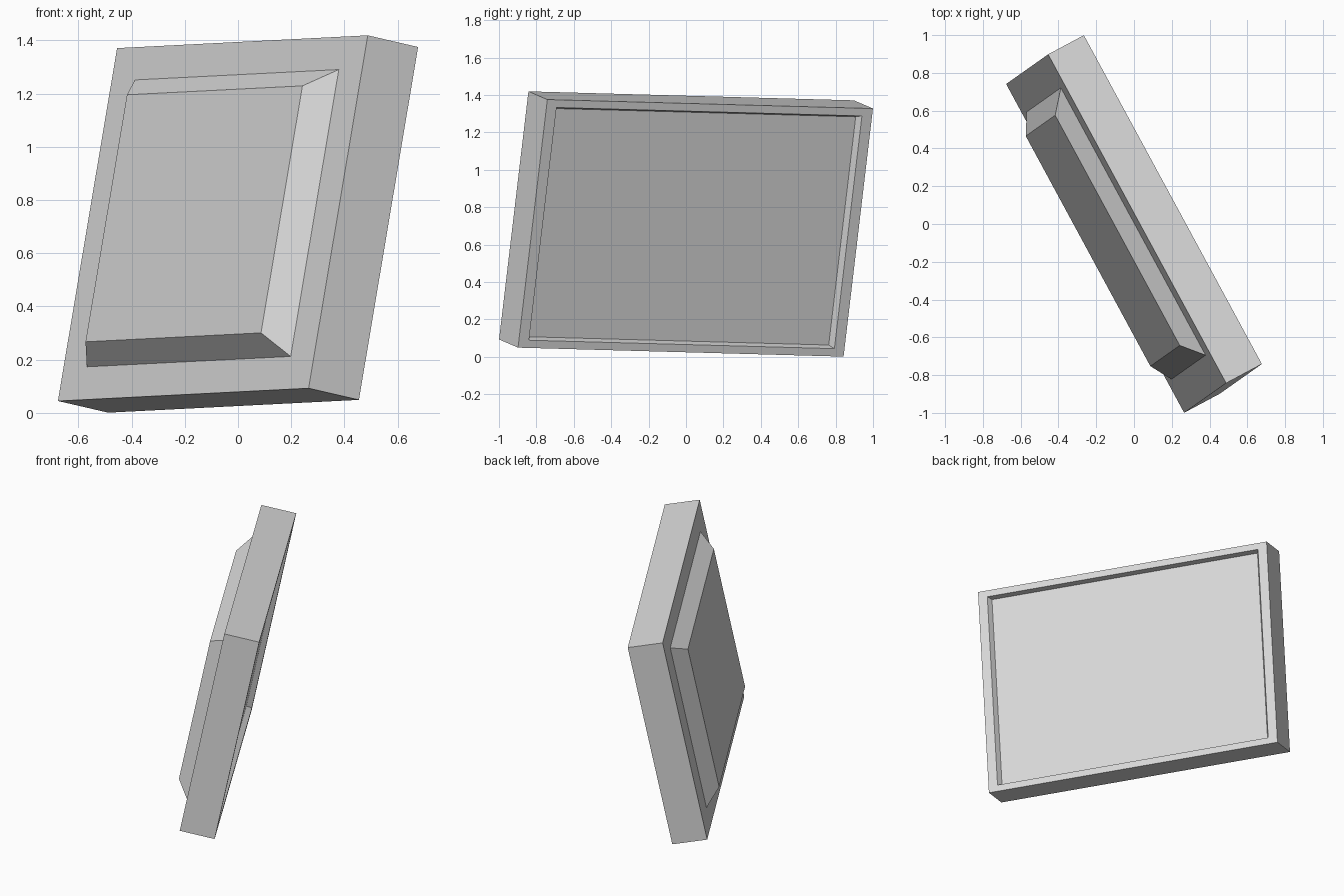
import bpy
import bmesh
from mathutils import Matrix, Vector

cube = bpy.data.objects.get("Cube")
if cube:
    bpy.data.objects.remove(cube, do_unlink=True)

WIDTH, HEIGHT, DEPTH = 1.98, 1.354, 0.219
RAISE, RECESS = 0.082, 0.035
GREY = (0.71, 0.71, 0.71, 1)

grey = bpy.data.materials.new("light_grey")
grey.use_nodes = True
grey.diffuse_color = GREY
grey.node_tree.nodes["Principled BSDF"].inputs["Base Color"].default_value = GREY


def rectangle(bm, scale, y):
    """Rectangle proportional to the panel outline, at depth y."""
    x, z = scale * WIDTH / 2, scale * HEIGHT / 2
    return [bm.verts.new(p) for p in ((-x, y, -z), (x, y, -z), (x, y, z), (-x, y, z))]


def loft(name, profile):
    """Join a run of (scale, depth) rectangles and cap both ends."""
    bm = bmesh.new()
    rings = [rectangle(bm, s, y) for s, y in profile]
    for a, b in zip(rings, rings[1:]):
        for i in range(4):
            j = (i + 1) % 4
            bm.faces.new((a[i], a[j], b[j], b[i]))
    bm.faces.new(rings[0])
    bm.faces.new(rings[-1])
    bmesh.ops.recalc_face_normals(bm, faces=bm.faces)
    mesh = bpy.data.meshes.new(name)
    bm.to_mesh(mesh)
    bm.free()
    mesh.materials.append(grey)
    obj = bpy.data.objects.new(name, mesh)
    bpy.context.collection.objects.link(obj)
    return obj


# Slab with a bevelled raised field in front and a shallow sloped tray behind
front, back = -DEPTH / 2, DEPTH / 2
panel = loft("panel", [
    (0.70, front - RAISE),    # raised field
    (0.813, front),           # foot of the bevel
    (1.0, front),             # outer front edge
    (1.0, back),              # outer back edge
    (0.938, back),            # tray rim
    (0.92, back - RECESS),    # tray floor
])

# Tilt the panel: x runs along its width, y through it, z up its height
across = Vector((0.942, -1.74, 0.048)).normalized()
up = Vector((0.22, 0.16, 1.323))
through = up.cross(across).normalized()
up = across.cross(through)
turn = Matrix((across, through, up)).transposed().to_4x4()
panel.matrix_world = Matrix.Translation((0, 0, 0.71)) @ turn
